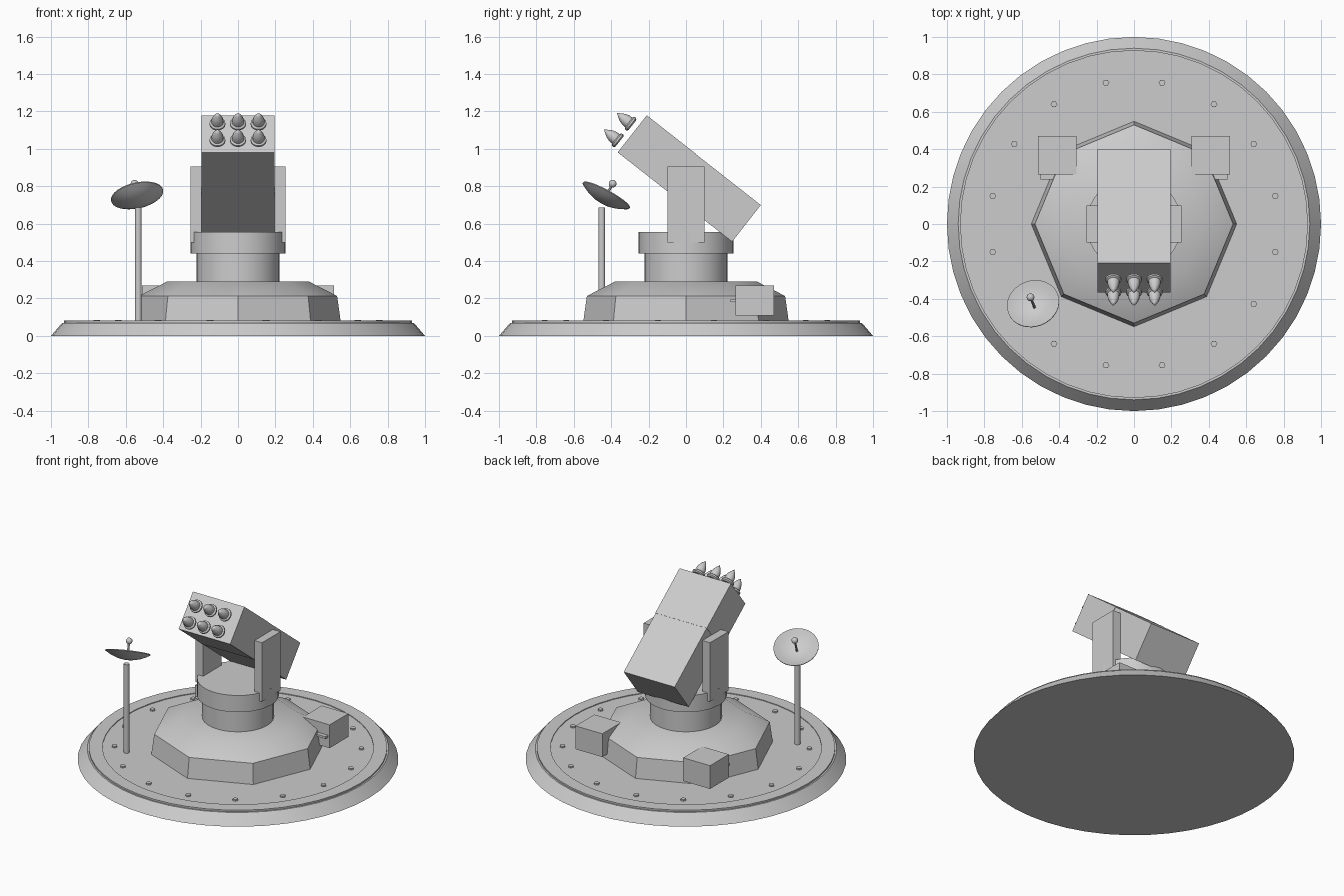
import bpy, bmesh, math
from mathutils import Matrix, Vector

if "Cube" in bpy.data.objects:
    bpy.data.objects.remove(bpy.data.objects["Cube"])

grey = bpy.data.materials.new("light_grey")
grey.diffuse_color = (0.604, 0.604, 0.604, 1)
grey.use_nodes = True
grey.node_tree.nodes["Principled BSDF"].inputs["Base Color"].default_value = grey.diffuse_color


def finish(bm, name, matrix=Matrix(), smooth=False):
    bmesh.ops.remove_doubles(bm, verts=bm.verts, dist=1e-5)
    bmesh.ops.recalc_face_normals(bm, faces=bm.faces)
    me = bpy.data.meshes.new(name)
    bm.to_mesh(me)
    bm.free()
    ob = bpy.data.objects.new(name, me)
    bpy.context.collection.objects.link(ob)
    me.materials.append(grey)
    ob.matrix_world = matrix
    if smooth:
        bpy.ops.object.select_all(action='DESELECT')
        ob.select_set(True)
        bpy.context.view_layer.objects.active = ob
        bpy.ops.object.shade_smooth_by_angle(angle=math.radians(32))
    return ob


def lathe(name, profile, sides, matrix=Matrix(), smooth=True):
    """Spin an (r, z) profile round z; the ends on the axis close it."""
    bm = bmesh.new()
    rings = []
    for r, z in profile:
        if r == 0:
            rings.append([bm.verts.new((0, 0, z))] * sides)
        else:
            rings.append([bm.verts.new((r * math.cos(2 * math.pi * i / sides),
                                        r * math.sin(2 * math.pi * i / sides), z))
                          for i in range(sides)])
    for a, b in zip(rings, rings[1:]):
        for i in range(sides):
            j = (i + 1) % sides
            quad = list(dict.fromkeys((a[i], a[j], b[j], b[i])))
            bm.faces.new(quad)
    return finish(bm, name, matrix, smooth)


def box(name, lo, hi, matrix=Matrix()):
    lo, hi = Vector(lo), Vector(hi)
    bm = bmesh.new()
    bmesh.ops.create_cube(bm, size=1)
    for v in bm.verts:
        v.co = Vector(v.co[k] * (hi[k] - lo[k]) + (lo[k] + hi[k]) / 2 for k in range(3))
    return finish(bm, name, matrix)


def frame(x, y, z):
    """Matrix from three axes."""
    return Matrix((x, y, z)).transposed().to_4x4()


# Round base plate with raised rim
lathe("base_plate", [(0, 0), (1, 0), (0.94, 0.07), (0.93, 0.07), (0.93, 0.081),
                     (0.845, 0.081), (0.845, 0.076), (0, 0.076)], 48)

# Ring of hexagonal bolts
for i in range(16):
    a = math.radians(11.25 + 22.5 * i)
    lathe(f"bolt_{i + 1}", [(0, 0.07), (0.018, 0.07), (0.018, 0.086), (0, 0.086)], 6,
          Matrix.Translation((0.77 * math.cos(a), 0.77 * math.sin(a), 0)), False)

# Octagonal plinth with sloping top
lathe("plinth", [(0, 0.07), (0.55, 0.07), (0.53, 0.213), (0.38, 0.29), (0, 0.29)], 8)

# Turntable neck and collar
lathe("turntable", [(0, 0.28), (0.223, 0.28), (0.223, 0.44), (0.255, 0.44),
                    (0.255, 0.555), (0, 0.555)], 32)

for side, s in (("left", -1), ("right", 1)):
    # Support arms
    box(side + "_support_arm", (min(s * .195, s * .253), -0.1, 0.5),
        (max(s * .195, s * .253), 0.1, 0.905))
    # Equipment boxes behind, each with a small tab
    box(side + "_equipment_box", (s * .41 - .102, 0.265, 0.11), (s * .41 + .102, 0.47, 0.27))
    box(side + "_box_tab", (s * .46 - .04, 0.238, 0.18), (s * .46 + .04, 0.267, 0.195))

# Tilted launcher: local y runs forward and up along the tubes, origin at front face
axis = Vector((0, -0.787, 0.617)).normalized()
up = Vector((0, axis.z, -axis.y))
launcher = Matrix.Translation((0, -0.2875, 1.08)) @ frame(axis.cross(up), axis, up)
box("launcher_front", (-0.196, -0.335, -0.126), (0.196, 0, 0.126), launcher)
box("launcher_rear", (-0.194, -0.776, -0.1245), (0.194, -0.33, 0.1245), launcher)

# Six missile noses in front of the launcher
nose = [(0, 0), (0.034, 0), (0.043, 0.008), (0.042, 0.018), (0.032, 0.024), (0.031, 0.045),
        (0.025, 0.065), (0.014, 0.085), (0, 0.104)]
n = 0
for u in (0.037, -0.075):
    for x in (-0.11, 0, 0.11):
        n += 1
        place = Matrix.Translation((x, 0.028, u)) @ Matrix.Rotation(-math.pi / 2, 4, 'X')
        lathe(f"missile_nose_{n}", nose, 16, launcher @ place)

# Radar mast
lathe("radar_mast", [(0, 0.07), (0.018, 0.07), (0.018, 0.685), (0, 0.685)], 12,
      Matrix.Translation((-0.533, -0.45, 0)))

# Radar dish: shallow bowl with a feed rod and ball
R, D = 0.142, 0.045
inner = [(R * t, D * (t * t - 1)) for t in (0, .2, .4, .6, .8, 1)]
outer = [(r, z - 0.005) for r, z in reversed(inner)]
normal = Vector((-0.19, 0.47, 0.86)).normalized()
dish = Matrix.Translation((-0.54, -0.425, 0.753)) @ normal.to_track_quat('Z', 'Y').to_matrix().to_4x4()
lathe("radar_dish", inner + outer, 32, dish)
lathe("feed_rod", [(0, -D), (0.007, -D), (0.007, 0.06), (0, 0.06)], 8, dish)
ball = [(0.021 * math.sin(math.pi * k / 8) if 0 < k < 8 else 0,
         0.07 - 0.021 * math.cos(math.pi * k / 8)) for k in range(9)]
lathe("feed_ball", ball, 16, dish)
